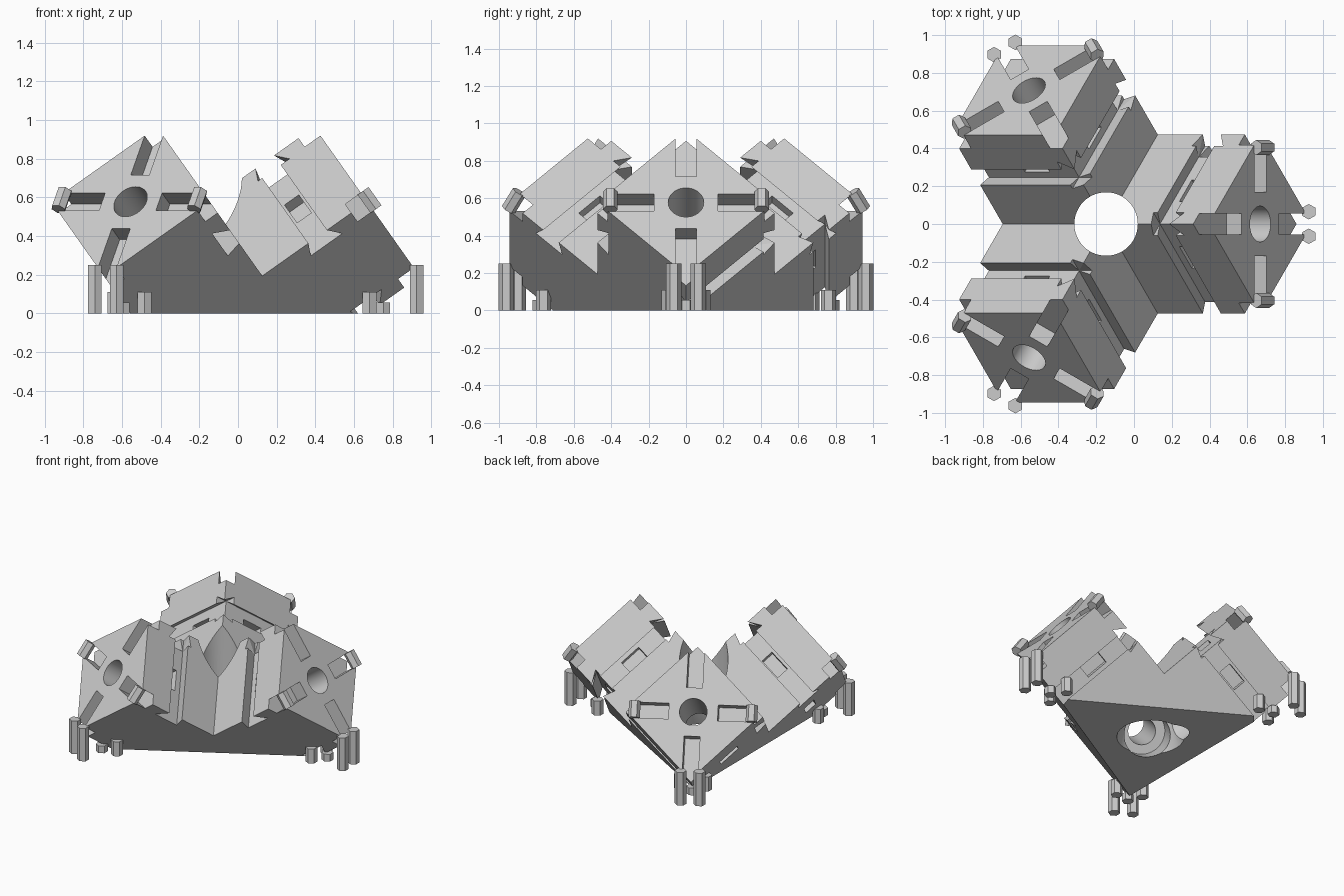
import bpy, bmesh
from math import radians, atan, sqrt
from mathutils import Matrix

if "Cube" in bpy.data.objects:
    bpy.data.objects.remove(bpy.data.objects["Cube"])

grey = bpy.data.materials.new("plain grey")
grey.use_nodes = True
grey.diffuse_color = (0.6, 0.6, 0.6, 1)
grey.node_tree.nodes["Principled BSDF"].inputs["Base Color"].default_value = grey.diffuse_color

HALF = 0.335                        # half width of each square arm
CENTRE = Matrix.Translation((-0.148, 0, 0))
TURNS = [CENTRE @ Matrix.Rotation(radians(120 * k), 4, 'Z') for k in range(3)]
TILT = Matrix.Rotation(-atan(1 / sqrt(2)), 4, 'Y')
DIAMOND = Matrix.Rotation(radians(45), 4, 'X')
QUARTERS = [Matrix.Rotation(radians(90 * k), 4, 'X') for k in range(4)]
CYCLE = Matrix(((0, 0, 1, 0), (1, 0, 0, 0), (0, 1, 0, 0), (0, 0, 0, 1)))
ARMS = [Matrix(), CYCLE, CYCLE @ CYCLE]      # arms along x, y and z while cutting


def make(name, bm, matrix):
    bm.transform(matrix)
    bmesh.ops.recalc_face_normals(bm, faces=bm.faces)
    mesh = bpy.data.meshes.new(name)
    bm.to_mesh(mesh)
    bm.free()
    mesh.materials.append(grey)
    ob = bpy.data.objects.new(name, mesh)
    bpy.context.collection.objects.link(ob)
    return ob


def box(name, lo, hi, matrix=Matrix(), flare=(0, 0)):
    """Box between two corners; flare widens its lower x ends."""
    bm = bmesh.new()
    bmesh.ops.create_cube(bm, size=1)
    for v in bm.verts:
        side = [c > 0 for c in v.co]
        v.co = [hi[i] if side[i] else lo[i] for i in range(3)]
        if not side[2]:
            v.co.x += flare[1] if side[0] else -flare[0]
    return make(name, bm, matrix)


def rod(name, r1, r2, z0, z1, matrix, sides=48):
    bm = bmesh.new()
    bmesh.ops.create_cone(bm, cap_ends=True, segments=sides, radius1=r1, radius2=r2, depth=z1 - z0)
    return make(name, bm, matrix @ Matrix.Translation((0, 0, (z0 + z1) / 2)))


def cut(target, tool):
    tool.hide_render = True
    mod = target.modifiers.new("cut", 'BOOLEAN')
    mod.operation = 'DIFFERENCE'
    mod.solver = 'EXACT'
    mod.object = tool
    bpy.context.view_layer.objects.active = target
    bpy.ops.object.modifier_apply(modifier=mod.name)
    bpy.data.objects.remove(tool)


# Cube with the space between its arms removed, leaving three square arms
body = box("corner_bracket", (-HALF,) * 3, (1,) * 3)
for arm in ARMS:
    cut(body, box("gap", (-1, HALF, HALF), (1.5, 1.5, 1.5), arm))

for k, arm in enumerate(ARMS):
    for j, q in enumerate(QUARTERS):
        # Undercut groove and deeper pocket on each face, except the plain front underside
        if (k, j) not in ((0, 1), (2, 2)):
            cut(body, box("groove", (0.637, -0.5, HALF - 0.085), (0.725, 0.5, HALF + 0.03),
                          arm @ q, (0.037, 0.075)))
            cut(body, box("pocket", (0.641, -0.08, HALF - 0.15), (0.731, 0.08, HALF + 0.1), arm @ q))
        # Slot from the end face out through each corner
        cut(body, box("slot", (0.9, -0.055, 0.17), (1.1, 0.055, 0.6), arm @ DIAMOND @ q))
    # Bore along the arm, wider near the centre
    along = arm @ Matrix.Rotation(radians(90), 4, 'Y')
    cut(body, rod("bore", 0.095, 0.095, 0.03, 1.2, along))
    cut(body, rod("wide_bore", 0.16, 0.16, 0.01, 0.42, along))

# Stand the bracket on the ground, then cut the underside and the central hole
stand = Matrix([(turn @ TILT).col[0].xyz for turn in TURNS]).transposed().to_4x4()
body.data.transform(CENTRE @ stand)
cut(body, box("ground_cut", (-2, -2, -2), (2, 2, 0)))
cut(body, rod("hole", 0.168, 0.168, -0.6, 1.2, CENTRE))
cut(body, rod("hole_flare", 0.235, 0.166, -0.01, 0.2, CENTRE))
body.select_set(True)
bpy.context.view_layer.objects.active = body
bpy.ops.object.shade_smooth_by_angle(angle=radians(25))

# Tie bars across the side slots, and support posts under each arm tip
for turn in TURNS:
    for s in (-1, 1):
        rod("tie_bar", 0.04, 0.04, -0.058, 0.058,
            turn @ TILT @ Matrix.Translation((1.015, s * 0.405, 0)), 6)
        rod("tall_post", 0.041, 0.041, 0, 0.25, turn @ Matrix.Translation((1.073, s * 0.065, 0)), 6)
        rod("short_post", 0.041, 0.041, 0, 0.11, turn @ Matrix.Translation((0.828, s * 0.09, 0)), 6)
    rod("low_post", 0.041, 0.041, 0, 0.055, turn @ Matrix.Translation((0.9, 0, 0)), 6)
